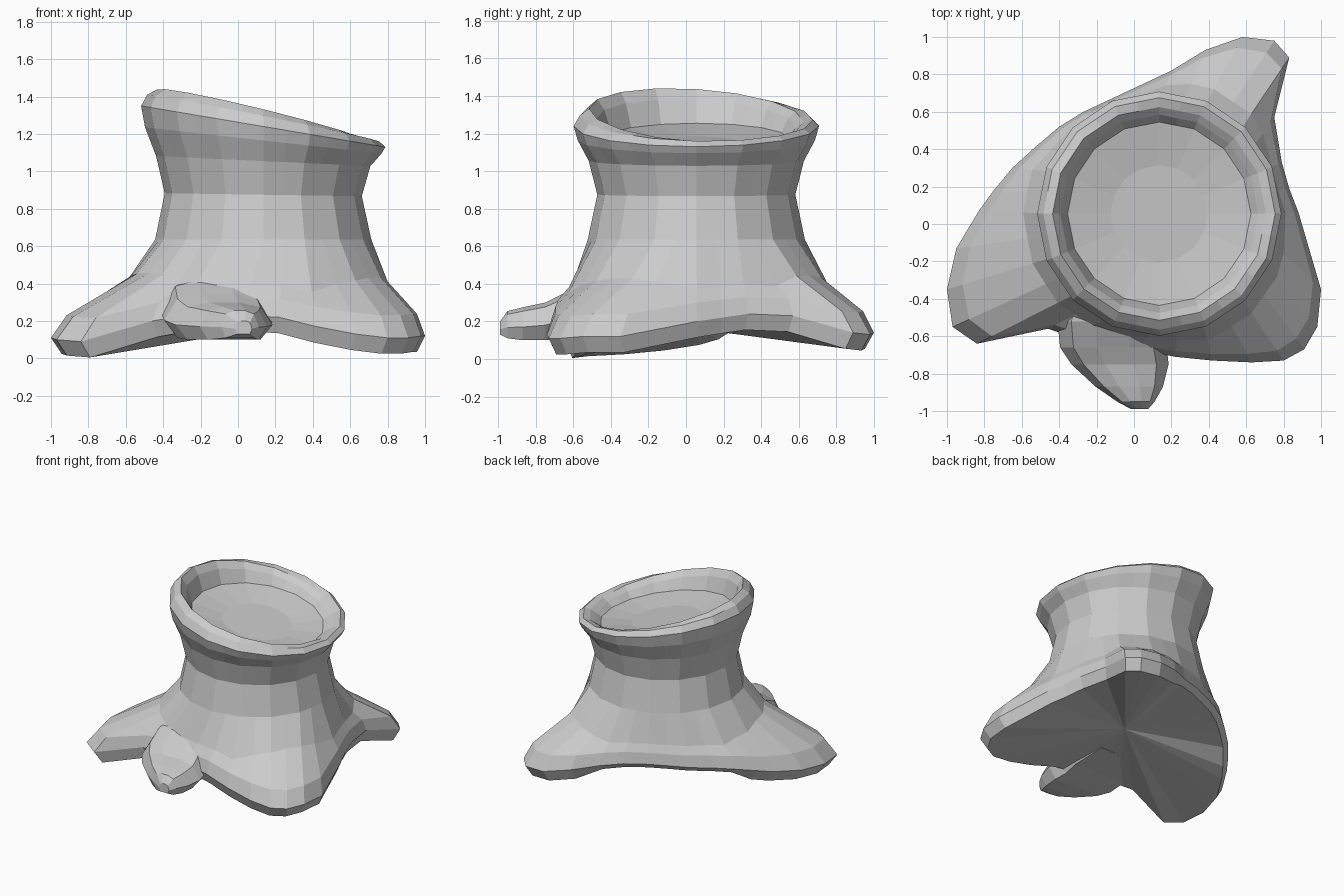
import bpy
from math import cos, sin, pi
from mathutils import Vector

if "Cube" in bpy.data.objects:
    bpy.data.objects.remove(bpy.data.objects["Cube"])

N = 32               # columns around the trunk (16 flat sides, two columns each)
CX, CY = 0.135, 0.055


def loft(name, rings, start_center=None):
    """Skin a stack of closed rings; cap the start (optionally as a fan) and the end."""
    n = len(rings[0])
    verts = [tuple(p) for ring in rings for p in ring]
    faces = [(k * n + i, k * n + (i + 1) % n, (k + 1) * n + (i + 1) % n, (k + 1) * n + i)
             for k in range(len(rings) - 1) for i in range(n)]
    if start_center:
        verts.append(start_center)
        c = len(verts) - 1
        faces += [(c, (i + 1) % n, i) for i in range(n)]
    else:
        faces.append(tuple(reversed(range(n))))
    last = (len(rings) - 1) * n
    faces.append(tuple(range(last, last + n)))
    mesh = bpy.data.meshes.new(name)
    mesh.from_pydata(verts, [], faces)
    mesh.update()
    obj = bpy.data.objects.new(name, mesh)
    bpy.context.collection.objects.link(obj)
    return obj


def trunk_ring(r, z, tilt, skew=0):
    """16-sided ring, higher on the left by tilt; skew moves the peak to the front."""
    def point(k):
        a = 2 * pi * k / N
        return Vector((CX + r * cos(a), CY + r * sin(a),
                       z - tilt * (cos(a) + skew * sin(a))))
    return [point(i) if i % 2 == 0 else (point(i - 1) + point(i + 1)) / 2
            for i in range(N)]


# Foot outline counter-clockwise from the right: x, y, height of the edge
outline = [Vector(p) for p in [
    (.88, .06, .20), (.83, .19, .22), (.79, .33, .24), (.75, .57, .23),
    (.83, .89, .14), (.75, .98, .13), (.58, 1.0, .14), (.38, .93, .18),
    (.20, .82, .22), (.04, .745, .25), (-.12, .67, .26), (-.27, .60, .26),
    (-.40, .52, .25), (-.53, .41, .24), (-.65, .30, .22), (-.75, .18, .19),
    (-.83, .07, .16), (-.95, -.13, .13), (-1.0, -.35, .11), (-.97, -.55, .10),
    (-.84, -.64, .09), (-.46, -.56, .20), (-.34, -.60, .22), (-.16, -.64, .23),
    (.02, -.67, .23), (.22, -.71, .22), (.42, -.73, .17), (.63, -.74, .13),
    (.80, -.73, .11), (.91, -.67, .11), (.98, -.55, .12), (1.0, -.35, .12)]]

waist = trunk_ring(.578, .635, 0)


def flare(t, tz, reach=None):
    """Ring between waist and foot outline, optionally with a limited reach outward."""
    ring = []
    for w, o in zip(waist, outline):
        k, kz = t, tz
        if reach:
            k = min(reach / (o - w).to_2d().length, t)
            kz = .75 * k + .17
        ring.append(Vector((w.x + (o.x - w.x) * k, w.y + (o.y - w.y) * k,
                            w.z + (o.z - w.z) * kz)))
    return ring


# Underside edge, drawn in; the band is thin between the two rear roots
underside = [Vector((CX + (o.x - CX) * .95, CY + (o.y - CY) * .95,
                     o.z - (.04 if 8 <= i <= 14 else .085)))
             for i, o in enumerate(outline)]

# Trunk: spreading roots, waist, rolled rim and sunken slanted top
loft("stump", [underside, outline, flare(.86, .77), flare(.58, 0, .15), waist] +
     [trunk_ring(*p) for p in [
         (.527, .875, .008), (.573, 1.055, .027), (.632, 1.165, .07),
         (.653, 1.24, .11), (.62, 1.285, .125, .1), (.57, 1.297, .14, .25),
         (.53, 1.255, .125, .2), (.49, 1.175, .08), (.26, 1.14, .045)]],
     start_center=(CX, CY, .16))

# Small front root: centre x, y, half width, bottom, top
section = [(-.75, 0), (.75, 0), (1, .4), (.75, .88), (.3, 1), (-.3, 1), (-.75, .88), (-1, .4)]
root = [(-.08, -.25, .24, .15, .47), (-.11, -.52, .30, .13, .42),
        (-.11, -.66, .285, .11, .345), (-.075, -.75, .26, .10, .30),
        (-.025, -.87, .18, .10, .275), (.01, -.95, .10, .11, .255),
        (.03, -.99, .045, .13, .20)]
loft("front_root", [[(x + u * w, y, lo + v * (hi - lo)) for u, v in section]
                    for x, y, w, lo, hi in root])
